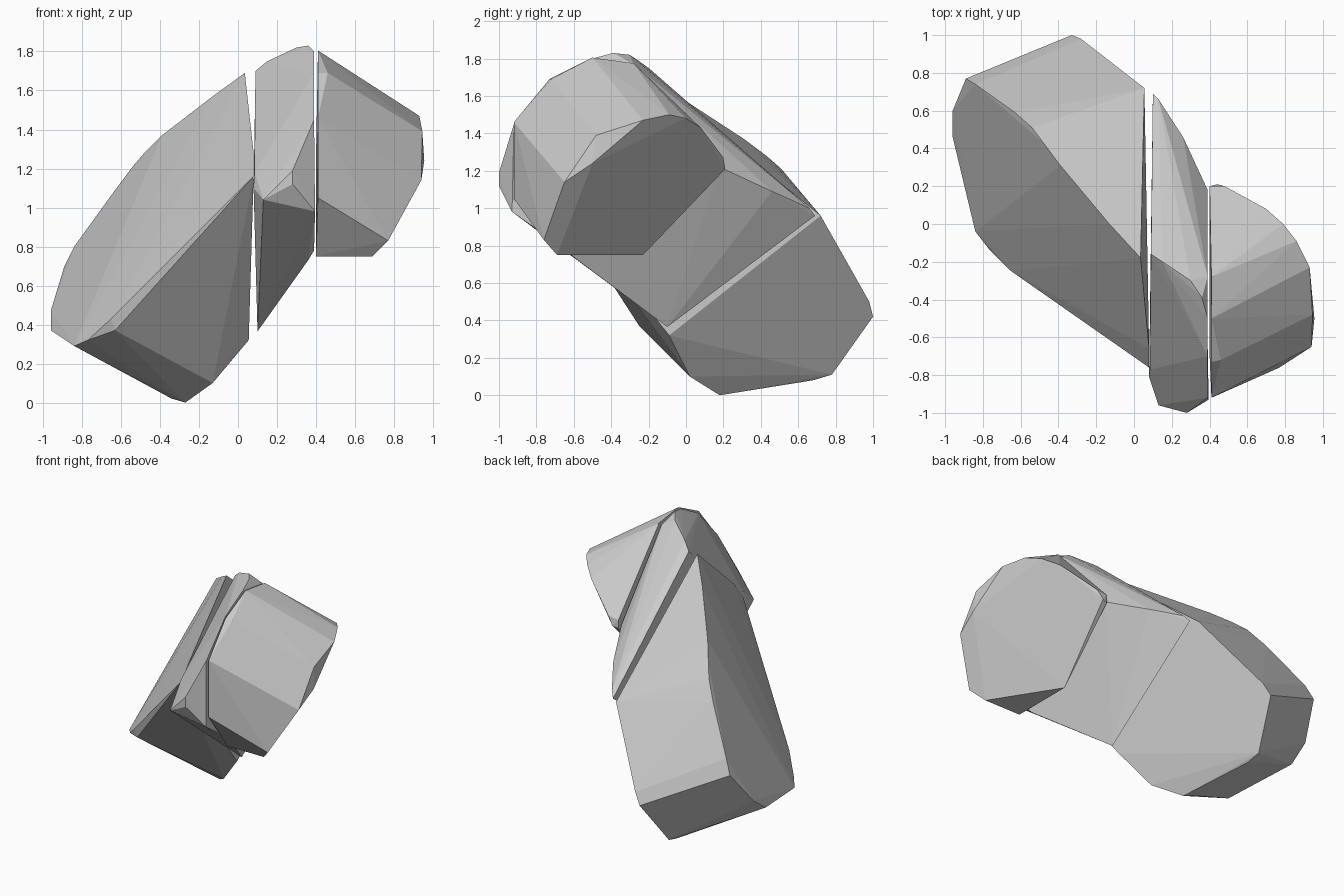
import bpy, bmesh


def hull(name, points):
    """Faceted convex block spanned by a handful of corner points."""
    bm = bmesh.new()
    for p in points:
        bm.verts.new(p)
    res = bmesh.ops.convex_hull(bm, input=bm.verts[:])
    loose = [v for v in bm.verts if not v.link_faces]
    bmesh.ops.delete(bm, geom=loose, context='VERTS')
    # merge nearly flat triangles into clean facets
    bmesh.ops.dissolve_limit(bm, angle_limit=0.03, verts=bm.verts[:], edges=bm.edges[:])
    bmesh.ops.recalc_face_normals(bm, faces=bm.faces[:])
    mesh = bpy.data.meshes.new(name)
    bm.to_mesh(mesh)
    bm.free()
    obj = bpy.data.objects.new(name, mesh)
    bpy.context.collection.objects.link(obj)
    return obj


# Large left block
hull("left_block", [
    # upper ridge, from the peak down to the left end
    (0.035, -0.18, 1.69), (-0.13, 0.0, 1.57), (-0.39, 0.31, 1.37),
    (-0.48, 0.43, 1.28), (-0.54, 0.51, 1.21), (-0.63, 0.59, 1.09), (-0.84, 0.74, 0.80),
    # left end
    (-0.89, 0.77, 0.70), (-0.96, 0.60, 0.47), (-0.96, 0.46, 0.37), (-0.84, -0.04, 0.29),
    # front edge
    (-0.77, -0.13, 0.32), (-0.65, -0.25, 0.43), (-0.63, -0.25, 0.37),
    (0.08, -0.76, 1.16), (0.08, -0.66, 1.28),
    # right side and foot
    (0.055, 0.72, 0.96), (0.055, -0.09, 0.32), (-0.13, 0.02, 0.10), (-0.27, 0.18, 0.0),
    (-0.34, 0.20, 0.02), (-0.40, 0.68, 0.08), (-0.41, 0.78, 0.11),
    # back end
    (-0.33, 1.0, 0.42), (-0.28, 0.98, 0.50),
])

# Wedge between the two blocks
hull("middle_wedge", [
    # left side
    (0.10, 0.69, 0.96), (0.10, -0.10, 0.365), (0.09, -0.16, 1.70),
    (0.08, -0.81, 1.10), (0.085, -0.77, 1.18),
    # top
    (0.15, -0.20, 1.75), (0.30, -0.30, 1.82), (0.36, -0.39, 1.83),
    (0.39, -0.50, 1.80), (0.39, -0.28, 1.77), (0.39, -0.70, 1.69),
    # front nose
    (0.39, -0.92, 1.45), (0.28, -1.0, 1.19), (0.28, -1.0, 1.12),
    (0.13, -0.96, 1.04), (0.395, -0.93, 0.98),
    # right side
    (0.39, -0.64, 0.78), (0.36, -0.59, 0.73), (0.13, 0.66, 1.0),
    (0.26, 0.46, 1.09), (0.39, 0.18, 1.22),
])

# Smaller right block
hull("right_block", [
    # inner side
    (0.41, -0.50, 1.805), (0.41, -0.28, 1.775), (0.40, 0.20, 1.26), (0.40, 0.20, 1.20),
    (0.40, -0.23, 0.75), (0.40, -0.69, 0.75), (0.41, -0.92, 1.05), (0.41, -0.92, 1.46),
    (0.46, -0.72, 1.69), (0.41, -0.73, 1.69),
    # sloping outer face
    (0.44, 0.21, 1.21), (0.48, 0.20, 1.27), (0.70, 0.08, 1.43), (0.79, 0.0, 1.48),
    (0.86, -0.09, 1.50), (0.93, -0.23, 1.47), (0.955, -0.50, 1.24), (0.94, -0.65, 1.14),
    (0.77, -0.76, 0.83), (0.69, -0.69, 0.75),
    # outer upper corner
    (0.945, -0.48, 1.39),
])
